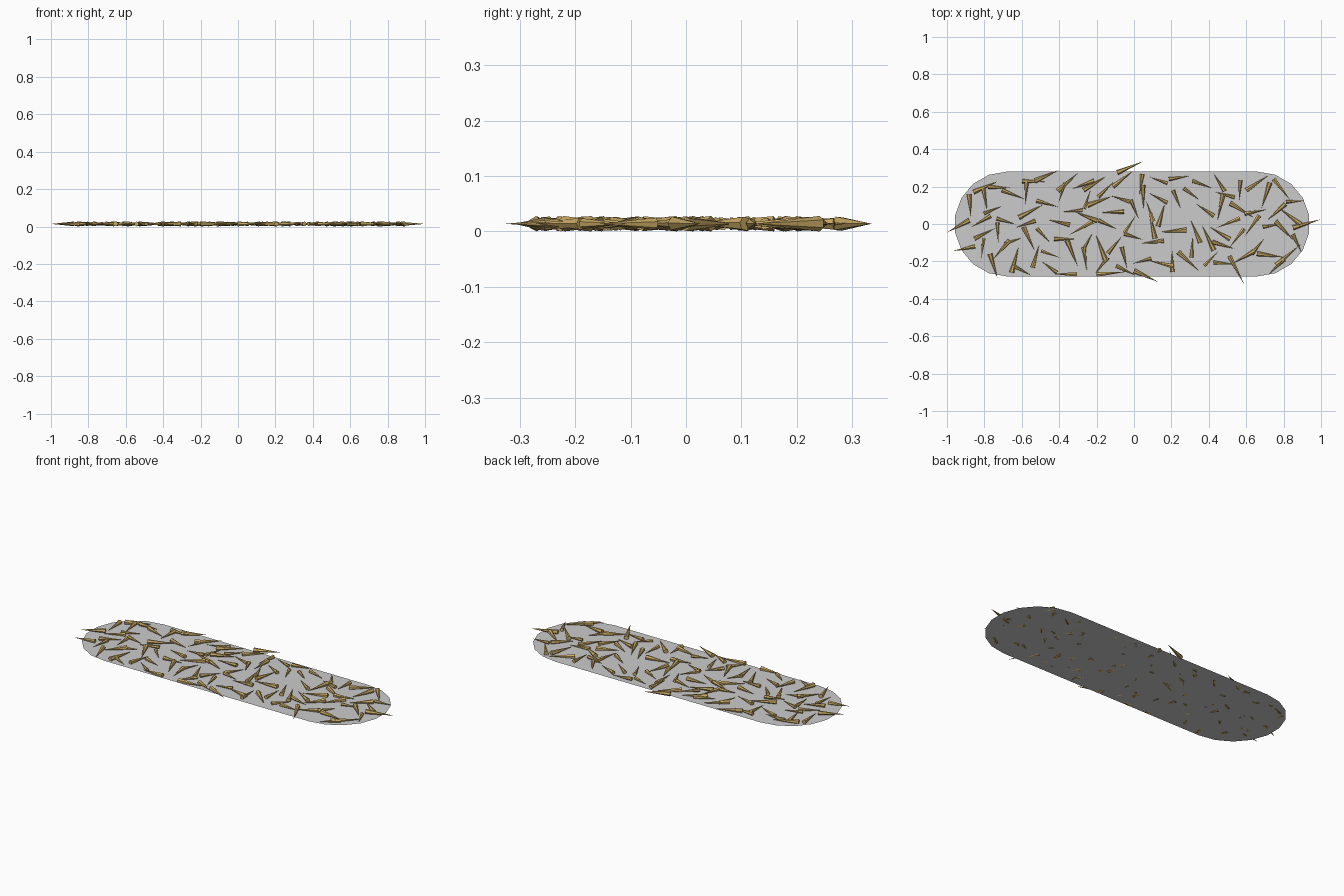
import bpy, bmesh, math, random
from mathutils import Matrix, Vector

if "Cube" in bpy.data.objects:
    bpy.data.objects.remove(bpy.data.objects["Cube"])

random.seed(7)
CX, HALF, R = -0.01, 0.67, 0.28      # stadium outline: centre, half straight, end radius
PLATE_Z, AXIS_Z = 0.0055, 0.014

def finish(bm, name, mat=None):
    me = bpy.data.meshes.new(name)
    bm.to_mesh(me)
    bm.free()
    ob = bpy.data.objects.new(name, me)
    bpy.context.collection.objects.link(ob)
    if mat:
        me.materials.append(mat)
    return ob

# Flat ground patch with rounded ends
bm = bmesh.new()
ring = []
for side in (1, -1):
    for i in range(10):
        a = math.radians(-90 + i * 20)
        ring.append(bm.verts.new((CX + side * (HALF + R * math.cos(a)),
                                  side * R * math.sin(a), PLATE_Z)))
bm.faces.new(ring)
finish(bm, "ground_patch")

# Spikes lying flat
gold = bpy.data.materials.new("gold")
gold.diffuse_color = (0.58, 0.40, 0.13, 1)
gold.use_nodes = True
gold.node_tree.nodes["Principled BSDF"].inputs["Base Color"].default_value = gold.diffuse_color
spikes = bmesh.new()

def spike(base, tip):
    d = Vector(tip) - Vector(base)
    length = d.length
    roll = Matrix.Rotation(random.uniform(0, 6.28), 4, 'Z')
    turn = Matrix.Rotation(math.atan2(d.y, d.x), 4, 'Z') @ Matrix.Rotation(math.pi / 2, 4, 'Y')
    mid = (Vector(base) + Vector(tip)) / 2
    bmesh.ops.create_cone(spikes, cap_ends=True, segments=6,
                          radius1=min(0.014, 0.1 * length), radius2=0, depth=length,
                          matrix=Matrix.Translation((mid.x, mid.y, AXIS_Z)) @ turn @ roll)

def inside(x, y, margin):
    dx = max(abs(x - CX) - HALF, 0)
    return math.hypot(dx, y) < R - margin

# Spikes that overhang the rim
rim = [((-0.88, 0.02), (-1.0, -0.045)), ((0.85, -0.02), (1.0, 0.025)),
       ((-0.09, 0.275), (0.05, 0.335)), ((0.51, -0.17), (0.59, -0.325)),
       ((0.0, -0.25), (0.13, -0.31)), ((-0.53, 0.23), (-0.40, 0.29)),
       ((-0.85, -0.12), (-0.97, -0.145)), ((-0.77, -0.16), (-0.73, -0.29)),
       ((-0.65, -0.22), (-0.55, -0.275)), ((0.76, -0.22), (0.89, -0.11)),
       ((0.60, 0.18), (0.72, 0.26)), ((-0.20, -0.27), (-0.04, -0.255))]
mids = []
for b, t in rim:
    spike(b, t)
    mids.append((Vector(b) + Vector(t)) / 2)

# Evenly scattered spikes over the rest
count = 0
for _ in range(20000):
    if count == 98:
        break
    m = Vector((random.uniform(-0.95, 0.93), random.uniform(-R, R)))
    a = random.uniform(0, 2 * math.pi)
    h = Vector((math.cos(a), math.sin(a))) * random.uniform(0.05, 0.075)
    gap = 0.065
    if (inside(*(m - h), 0.01) and inside(*(m + h), -0.01)
            and all((m - o).length > gap for o in mids)):
        spike(m - h, m + h)
        mids.append(m)
        count += 1

lo = min(v.co.z for v in spikes.verts)
bmesh.ops.translate(spikes, verts=spikes.verts, vec=(0, 0, -lo))
finish(spikes, "scattered_spikes", gold)
